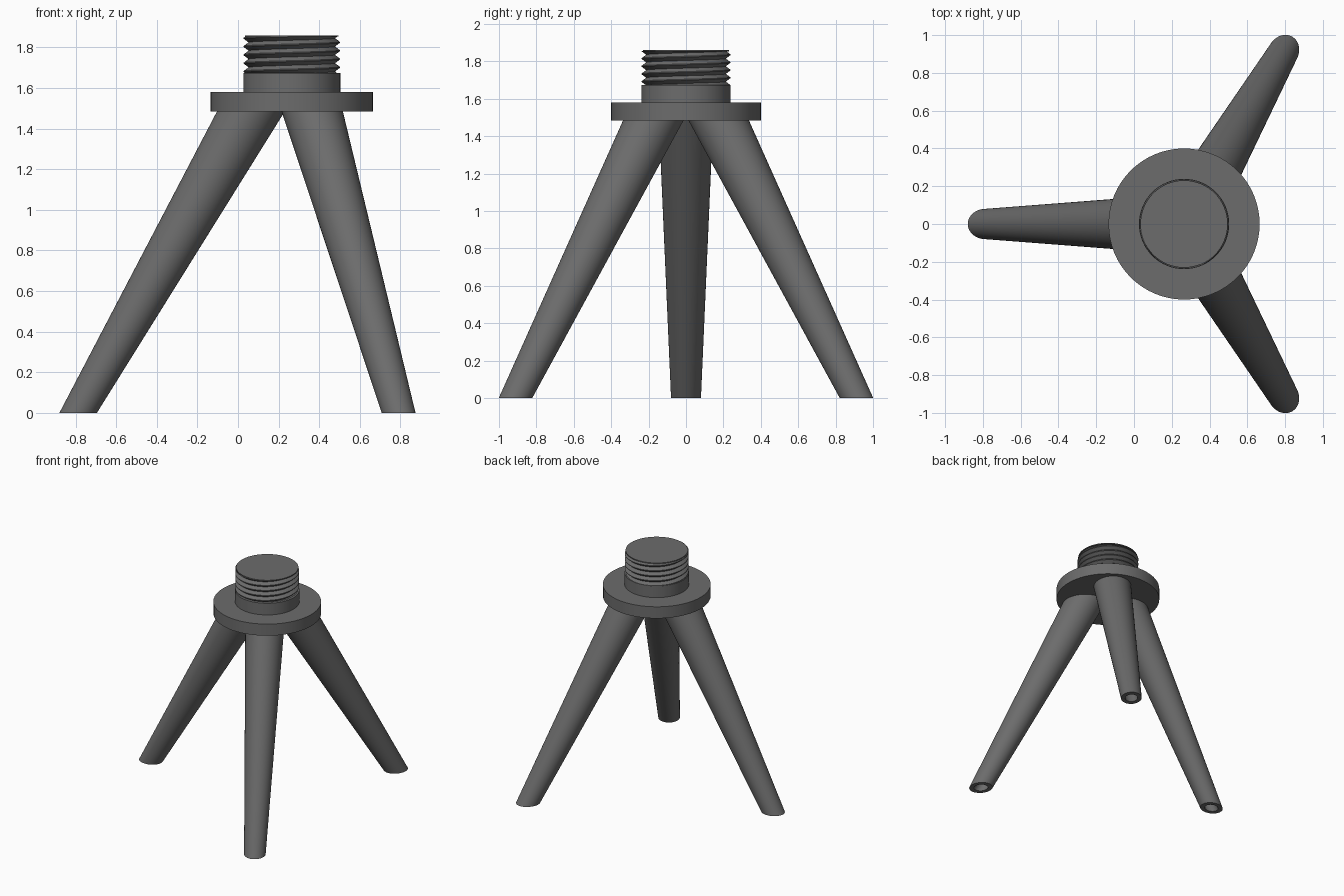
import bpy, bmesh, math
from mathutils import Vector

if "Cube" in bpy.data.objects:
    bpy.data.objects.remove(bpy.data.objects["Cube"])

CX = 0.265          # x of the hub axis
SIDES = 64

grey = bpy.data.materials.new("dark grey")
grey.diffuse_color = (0.15, 0.15, 0.15, 1)
grey.use_nodes = True
grey.node_tree.nodes["Principled BSDF"].inputs["Base Color"].default_value = grey.diffuse_color


def finish(bm, name):
    bmesh.ops.recalc_face_normals(bm, faces=bm.faces)
    mesh = bpy.data.meshes.new(name)
    bm.to_mesh(mesh)
    bm.free()
    mesh.materials.append(grey)
    ob = bpy.data.objects.new(name, mesh)
    bpy.context.collection.objects.link(ob)
    bpy.ops.object.select_all(action='DESELECT')
    ob.select_set(True)
    bpy.context.view_layer.objects.active = ob
    bpy.ops.object.shade_smooth_by_angle(angle=math.radians(30))
    return ob


def disc(name, radius, z0, z1):
    bm = bmesh.new()
    bmesh.ops.create_cone(bm, cap_ends=True, segments=SIDES, radius1=radius,
                          radius2=radius, depth=z1 - z0)
    bmesh.ops.translate(bm, verts=bm.verts, vec=(CX, 0, (z0 + z1) / 2))
    return finish(bm, name)


# Splayed hollow leg: lofted through level ellipses, bore first, then outside
def leg(name, angle):
    # distance from hub axis, height, radial and sideways half widths
    sections = [(0.26, 1.38, 0.105, 0.09), (1.0525, 0, 0.055, 0.048),
                (1.0525, 0, 0.0925, 0.08), (0.19, 1.505, 0.168, 0.146)]
    out = Vector((math.cos(angle), math.sin(angle), 0))
    side = Vector((-out.y, out.x, 0))
    bm = bmesh.new()
    rings = []
    for dist, z, a, b in sections:
        ring = []
        for i in range(SIDES):
            t = math.tau * i / SIDES
            p = out * (dist + a * math.cos(t)) + side * (b * math.sin(t))
            ring.append(bm.verts.new((CX + p.x, p.y, z)))
        rings.append(ring)
    for lo, hi in zip(rings, rings[1:]):
        for i in range(SIDES):
            j = (i + 1) % SIDES
            bm.faces.new((lo[i], lo[j], hi[j], hi[i]))
    bm.faces.new(rings[0])
    bm.faces.new(rings[-1])
    return finish(bm, name)


# Helical screw thread, trimmed level at both ends
def thread(name, z0, z1, minor, major, pitch, turns=8):
    start = z1 - pitch * 6.25
    bm = bmesh.new()
    root, low, high = [], [], []
    for i in range(SIDES * (turns + 1)):
        t = math.tau * i / SIDES
        z = start + pitch * i / SIDES
        for row, r, dz in ((root, minor, 0), (low, major, 0.44), (high, major, 0.56)):
            row.append(bm.verts.new((CX + r * math.cos(t), r * math.sin(t), z + dz * pitch)))
    for i in range(SIDES * turns - 1):
        cols = [(v[i], v[i + 1]) for v in (root, low, high)]
        cols.append((root[i + SIDES], root[i + SIDES + 1]))
        for (a, b), (c, d) in zip(cols, cols[1:]):
            bm.faces.new((a, b, d, c))
    for z, up in ((z0, -1), (z1, 1)):
        bmesh.ops.bisect_plane(bm, geom=bm.verts[:] + bm.edges[:] + bm.faces[:],
                               plane_co=(0, 0, z), plane_no=(0, 0, up), clear_outer=True)
    bmesh.ops.delete(bm, geom=[v for v in bm.verts if not v.link_faces], context='VERTS')
    return finish(bm, name)


# Three legs, evenly spread
for name, deg in (("left_leg", 180), ("back_leg", 60), ("front_leg", -60)):
    leg(name, math.radians(deg))

# Mounting plate, collar, threaded stud and its flat top
disc("mounting_plate", 0.4, 1.485, 1.58)
disc("collar", 0.239, 1.575, 1.675)
thread("screw_thread", 1.67, 1.856, 0.213, 0.237, 0.041)
disc("stud_top", 0.231, 1.853, 1.86)
